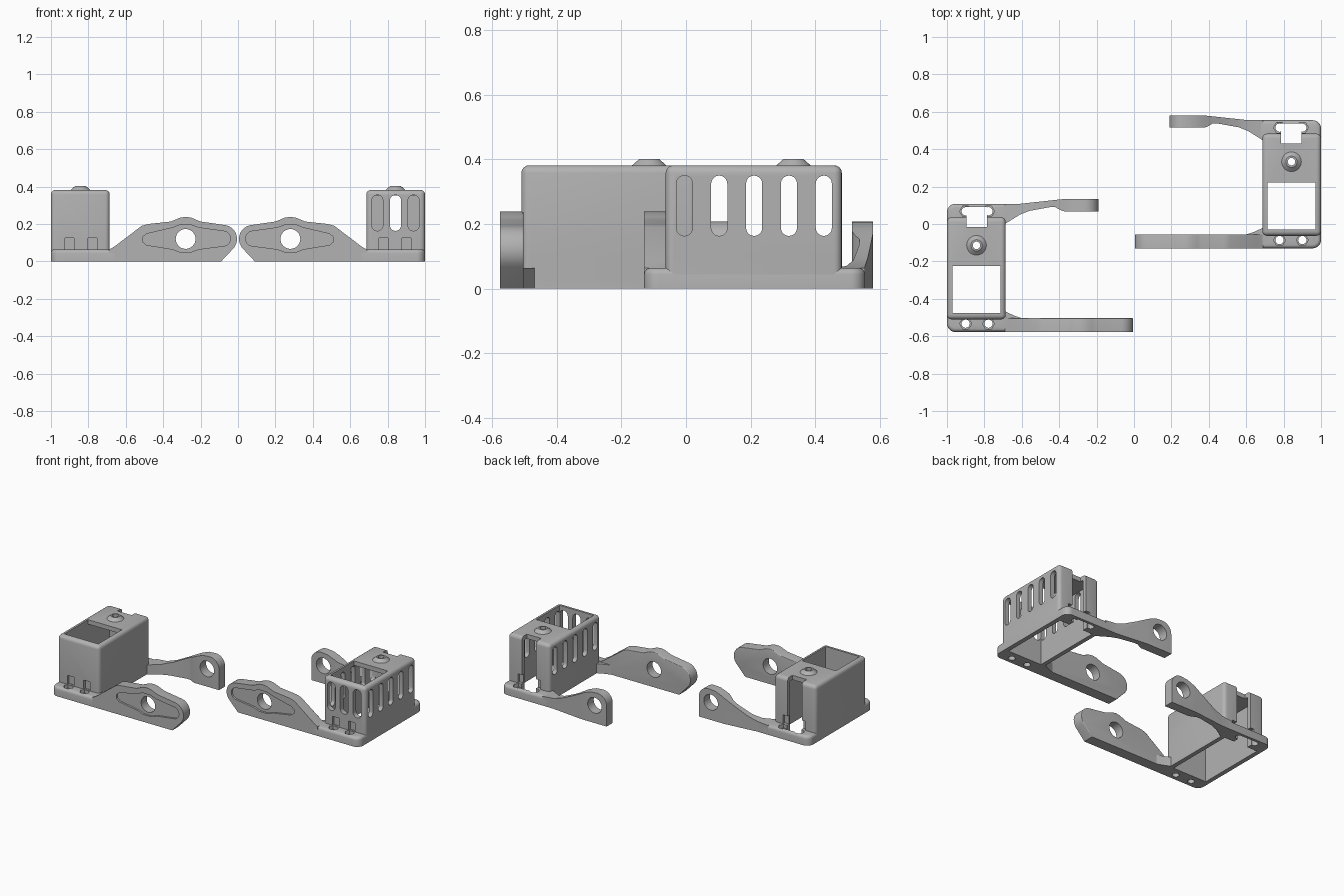
import bpy, bmesh, math
from mathutils import Matrix

if "Cube" in bpy.data.objects:
    bpy.data.objects.remove(bpy.data.objects["Cube"])

mat = bpy.data.materials.new("plain grey")
mat.diffuse_color = (0.45, 0.45, 0.45, 1)
mat.use_nodes = True
mat.node_tree.nodes["Principled BSDF"].inputs["Base Color"].default_value = mat.diffuse_color


def to_object(name, bm):
    bmesh.ops.recalc_face_normals(bm, faces=bm.faces)
    me = bpy.data.meshes.new(name)
    bm.to_mesh(me)
    bm.free()
    me.materials.append(mat)
    ob = bpy.data.objects.new(name, me)
    bpy.context.collection.objects.link(ob)
    return ob


def prism(name, pts, axis, a, b, bevel=0, pick=None):
    """Extrude a 2D outline along an axis; bevel edges whose ends both pass pick."""
    place = {'x': lambda u, v, w: (w, u, v),
             'y': lambda u, v, w: (u, w, v),
             'z': lambda u, v, w: (u, v, w)}[axis]
    bm = bmesh.new()
    n = len(pts)
    lo = [bm.verts.new(place(u, v, a)) for u, v in pts]
    hi = [bm.verts.new(place(u, v, b)) for u, v in pts]
    bm.faces.new(lo)
    bm.faces.new(hi)
    for i in range(n):
        j = (i + 1) % n
        bm.faces.new((lo[i], lo[j], hi[j], hi[i]))
    if bevel:
        bmesh.ops.recalc_face_normals(bm, faces=bm.faces)
        edges = [e for e in bm.edges if all(pick(v.co) for v in e.verts)]
        bmesh.ops.bevel(bm, geom=edges, offset=bevel, segments=4, profile=0.5,
                        affect='EDGES', clamp_overlap=True)
    return to_object(name, bm)


def arc(cx, cy, r, a0, a1, n=8):
    angles = [math.radians(a0 + (a1 - a0) * i / n) for i in range(n + 1)]
    return [(cx + r * math.cos(t), cy + r * math.sin(t)) for t in angles]


def circle(cx, cy, r, n=32):
    return arc(cx, cy, r, 0, 360 - 360 / n, n - 1)


def rect(x0, y0, x1, y1):
    return [(x0, y0), (x1, y0), (x1, y1), (x0, y1)]


def slot(cx, w, z0, z1):
    r = w / 2
    return arc(cx, z1 - r, r, 0, 180, 10) + arc(cx, z0 + r, r, 180, 360, 10)


def combine(ob, tools, op='DIFFERENCE'):
    """Apply boolean tools to an object and discard the tools."""
    for t in tools:
        m = ob.modifiers.new("cut", 'BOOLEAN')
        m.operation, m.solver, m.object = op, 'EXACT', t
    bpy.context.view_layer.update()
    dg = bpy.context.evaluated_depsgraph_get()
    me = bpy.data.meshes.new_from_object(ob.evaluated_get(dg))
    ob.modifiers.clear()
    ob.data = me
    for t in tools:
        bpy.data.objects.remove(t)
    return ob


SCREWS = (0.778, 0.9)


def cavity():
    return prism("cavity", rect(0.715, -0.03, 0.97, 0.455), 'z', -0.1, 0.352)


def cable_channel(z1, y1):
    return prism("channel", rect(0.787, 0.43, 0.895, y1), 'z', -0.1, z1)


def base_plate(name):
    outline = ([(0.66, -0.13)] + arc(0.955, -0.085, 0.045, -90, 0)
               + arc(0.955, 0.51, 0.045, 0, 90) + [(0.66, 0.555)])
    ob = prism(name, outline, 'z', 0, 0.064, 0.02,
               lambda c: c.z > 0.05 and c.x > 0.65)
    tools = [cavity(), cable_channel(0.2, 0.537)]
    # screw holes with wider nut pockets above
    for x in SCREWS:
        tools += [prism("hole", circle(x, y, 0.022), 'z', -0.1, 0.2) for y in (-0.086, 0.515)]
        tools += [prism("nut", circle(x, y, 0.032, 6), 'z', 0.04, 0.2) for y in (-0.086, 0.515)]
    # trim the inner edge so that only the arms reach past the housing
    tools.append(prism("trim", rect(0.6, -0.05, 0.687, 0.47), 'z', -0.1, 0.2))
    return combine(ob, tools)


def housing(name, vented):
    ob = prism(name, rect(0.686, -0.063, 1.0, 0.483), 'z', 0, 0.382, 0.024,
               lambda c: True)
    # square off the underside
    skirt = prism("skirt", rect(0.686, -0.063, 1.0, 0.483), 'z', 0, 0.1, 0.024,
                  lambda c: False)
    bm = bmesh.new()
    bm.from_mesh(skirt.data)
    bmesh.ops.bevel(bm, geom=[e for e in bm.edges if abs(e.verts[0].co.z - e.verts[1].co.z) > 0.05],
                    offset=0.024, segments=4, profile=0.5, affect='EDGES')
    bm.to_mesh(skirt.data)
    bm.free()
    combine(ob, [skirt], 'UNION')
    # raised boss on the roof
    bm = bmesh.new()
    bmesh.ops.create_cone(bm, cap_ends=True, segments=32, radius1=0.064, radius2=0.03,
                          depth=0.03, matrix=Matrix.Translation((0.842, 0.333, 0.387)))
    combine(ob, [to_object("boss", bm)], 'UNION')
    tools = [cavity(), cable_channel(0.6, 0.6),
             prism("roof_opening", rect(0.715, -0.03, 0.97, 0.222), 'z', 0.3, 0.6),
             prism("boss_hole", circle(0.842, 0.333, 0.02), 'z', 0.3, 0.6)]
    for x in SCREWS:
        tools.append(prism("notch", rect(x - 0.024, 0.062, x + 0.024, 0.125), 'y', -0.1, -0.046))
        tools.append(prism("notch", rect(x - 0.024, 0.062, x + 0.024, 0.125), 'y', 0.465, 0.6))
    if vented:
        tools += [prism("side_vent", slot(-0.005 + 0.108 * i, 0.05, 0.163, 0.35), 'x', 0.5, 1.2)
                  for i in range(5)]
        tools += [prism("front_vent", slot(x, 0.06, 0.163, 0.355), 'y', -0.2, 0.1)
                  for x in (0.745, 0.842, 0.939)]
    return combine(ob, tools)


def front_arm(name):
    outline = ([(0.09, 0)] + arc(0.08, 0.12, 0.075, 225, 100, 10)
               + [(0.2, 0.213), (0.222, 0.222), (0.25, 0.234), (0.28, 0.238), (0.31, 0.234),
                  (0.338, 0.222), (0.36, 0.213), (0.48, 0.2), (0.515, 0.19),
                  (0.66, 0.08), (0.69, 0.063), (0.69, 0)])
    ob = prism(name, outline, 'y', -0.13, -0.056, 0.016,
               lambda c: c.y > -0.06 and c.x < 0.688 and not (c.z < 0.001 and c.x > 0.1))
    panel = (arc(0.08, 0.122, 0.04, 255, 105, 8)
             + [(0.21, 0.18), (0.25, 0.195), (0.31, 0.195), (0.35, 0.18),
                (0.49, 0.147), (0.51, 0.13), (0.51, 0.105), (0.49, 0.088),
                (0.35, 0.065), (0.31, 0.05), (0.25, 0.05), (0.21, 0.065)])
    return combine(ob, [prism("panel", panel, 'y', -0.2, -0.117),
                        prism("hole", circle(0.28, 0.12, 0.053), 'y', -0.2, 0.1)])


def back_arm(name):
    side = ([(0.19, 0), (0.19, 0.12)] + arc(0.26, 0.138, 0.07, 170, 90)
            + [(0.31, 0.204), (0.36, 0.185), (0.46, 0.132), (0.54, 0.093),
               (0.61, 0.07), (0.69, 0.063), (0.69, 0)])
    plan = [(0.19, 0.515), (0.375, 0.515), (0.395, 0.522), (0.42, 0.537), (0.45, 0.537),
            (0.56, 0.517), (0.61, 0.497), (0.69, 0.447), (0.69, 0.555),
            (0.61, 0.555), (0.38, 0.58), (0.19, 0.58)]
    ob = prism(name, side, 'y', 0.4, 0.7)
    combine(ob, [prism("plan", plan, 'z', -0.1, 0.4)], 'INTERSECT')
    return combine(ob, [prism("hole", circle(0.28, 0.12, 0.053), 'y', 0.4, 0.7)])


def brace(name):
    # low gusset between the front arm and the housing
    return prism(name, [(0.56, -0.07), (0.69, -0.07), (0.69, -0.02), (0.64, -0.043)],
                 'z', 0, 0.064)


def finish(ob, mirrored):
    if mirrored:
        ob.data.transform(Matrix.Translation((0, -0.447, 0)) @ Matrix.Scale(-1, 4, (1, 0, 0)))
        ob.data.flip_normals()
    bpy.ops.object.select_all(action='DESELECT')
    ob.select_set(True)
    bpy.context.view_layer.objects.active = ob
    bpy.ops.object.shade_smooth_by_angle(angle=math.radians(30))


# vented right bracket, and a plain mirrored left bracket set further forward
for side, mirrored in (("right", False), ("left", True)):
    for part in (base_plate(side + "_base"), housing(side + "_housing", not mirrored),
                 front_arm(side + "_front_arm"), back_arm(side + "_back_arm"),
                 brace(side + "_brace")):
        finish(part, mirrored)
